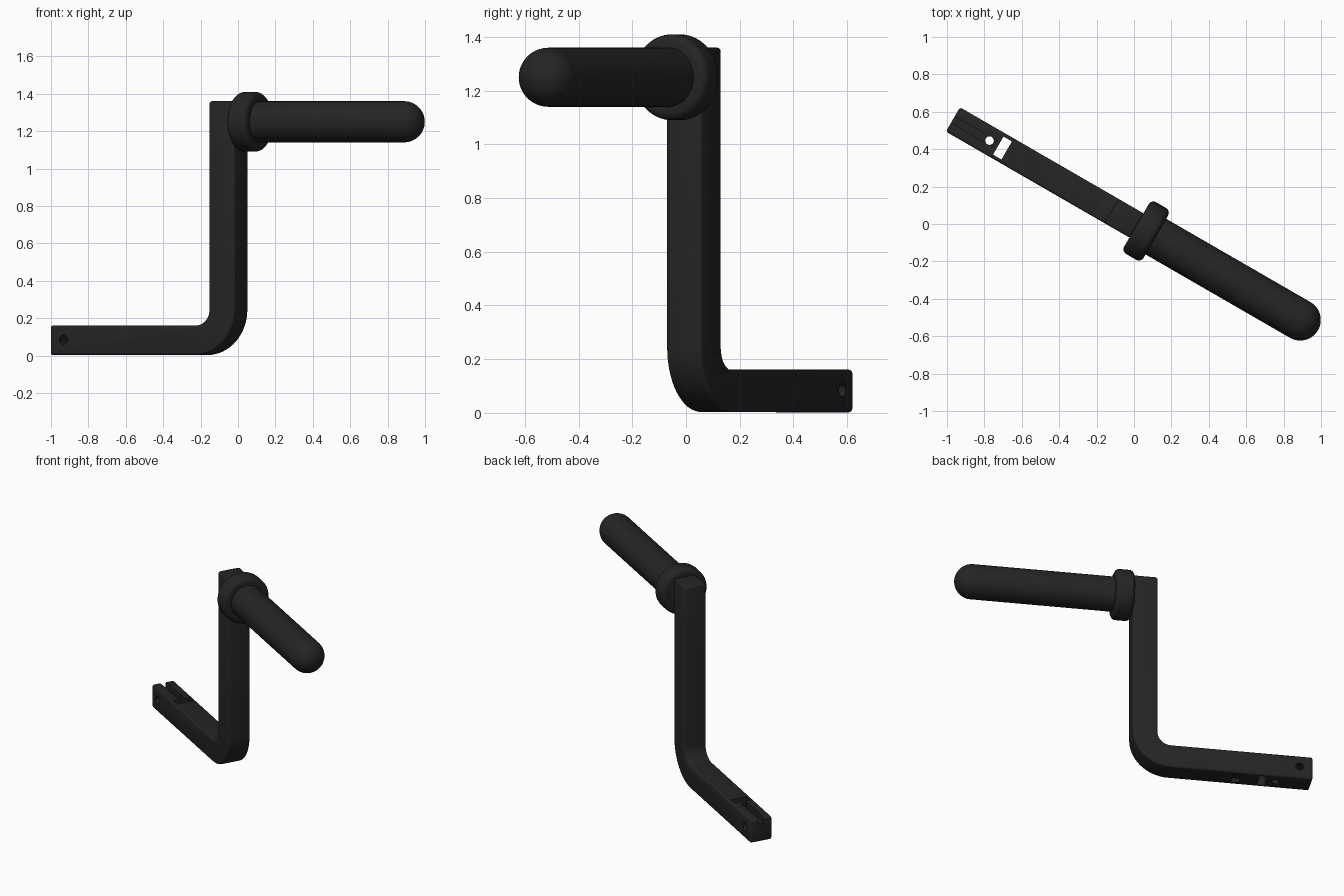
import bpy, bmesh, math
from mathutils import Matrix

if "Cube" in bpy.data.objects:
    bpy.data.objects.remove(bpy.data.objects["Cube"])

# The crank is laid out along local x, then turned about z
TURN = Matrix.Rotation(math.radians(-30), 4, 'Z')
HALF_W = 0.075          # half width of the square bar
GRIP_Z = 1.25           # height of the grip axis

black = bpy.data.materials.new("matte_black")
black.diffuse_color = (0.018, 0.018, 0.018, 1)
black.use_nodes = True
black.node_tree.nodes["Principled BSDF"].inputs["Base Color"].default_value = black.diffuse_color


def finish(bm, name):
    bmesh.ops.recalc_face_normals(bm, faces=bm.faces)
    mesh = bpy.data.meshes.new(name)
    bm.to_mesh(mesh)
    bm.free()
    mesh.materials.append(black)
    obj = bpy.data.objects.new(name, mesh)
    bpy.context.collection.objects.link(obj)
    obj.matrix_world = TURN
    return obj


def activate(obj):
    bpy.ops.object.select_all(action='DESELECT')
    obj.select_set(True)
    bpy.context.view_layer.objects.active = obj


def smooth(obj, angle=35):
    activate(obj)
    bpy.ops.object.shade_smooth_by_angle(angle=math.radians(angle))


def arc(cx, cz, r, a0, a1, n):
    return [(cx + r * math.cos(math.radians(a0 + (a1 - a0) * i / n)),
             cz + r * math.sin(math.radians(a0 + (a1 - a0) * i / n))) for i in range(n + 1)]


def lathe(name, profile, steps=64):
    """Spin an (along, radius) profile round the grip axis."""
    bm = bmesh.new()
    verts = [bm.verts.new((x, 0, GRIP_Z + r)) for x, r in profile]
    edges = [bm.edges.new(p) for p in zip(verts, verts[1:])]
    bmesh.ops.spin(bm, geom=verts + edges, cent=(0, 0, GRIP_Z), axis=(1, 0, 0),
                   angle=2 * math.pi, steps=steps, use_duplicate=False)
    bmesh.ops.remove_doubles(bm, verts=bm.verts, dist=1e-4)
    obj = finish(bm, name)
    smooth(obj)
    return obj


def box_cutter(name, x0, x1, half_y, z0, z1):
    bm = bmesh.new()
    bmesh.ops.create_cube(bm, size=1, matrix=Matrix.Translation(((x0 + x1) / 2, 0, (z0 + z1) / 2))
                          @ Matrix.Diagonal((x1 - x0, 2 * half_y, z1 - z0, 1)))
    return finish(bm, name)


def round_cutter(name, x, z, radius, rotation):
    bm = bmesh.new()
    bmesh.ops.create_cone(bm, cap_ends=True, segments=24, radius1=radius, radius2=radius, depth=0.5,
                          matrix=Matrix.Translation((x, 0, z)) @ rotation)
    return finish(bm, name)


# Bent square arm: side outline extruded across its width
outline = [(-1.118, 0), *arc(-0.223, 0.246, 0.243, -90, 0, 16), (0.02, 1.36), (-0.138, 1.36),
           *arc(-0.223, 0.246, 0.085, 0, -90, 12), (-1.118, 0.161)]
outline = [(x, max(z, 0.002)) for x, z in outline]
bm = bmesh.new()
face = bm.faces.new([bm.verts.new((x, -HALF_W, z)) for x, z in outline])
side = bmesh.ops.extrude_face_region(bm, geom=[face])
bmesh.ops.translate(bm, vec=(0, 2 * HALF_W, 0),
                    verts=[g for g in side["geom"] if isinstance(g, bmesh.types.BMVert)])
arm = finish(bm, "bent_arm")
bevel = arm.modifiers.new("rounded_edges", 'BEVEL')
bevel.width = 0.013
bevel.segments = 3
bevel.limit_method = 'ANGLE'
bevel.angle_limit = math.radians(40)

# Holes and slots in the mounting end
cutters = [
    round_cutter("pin_hole", -1.035, 0.085, 0.025, Matrix.Rotation(math.pi / 2, 4, 'X')),
    round_cutter("screw_hole", -0.892, 0.08, 0.023, Matrix.Identity(4)),
    box_cutter("square_window", -0.838, -0.786, 0.056, -0.1, 0.3),
    box_cutter("top_groove", -1.2, -0.86, 0.02, 0.125, 0.3),
    box_cutter("under_pocket", -0.675, -0.62, 0.045, -0.1, 0.03),
]
for cutter in cutters:
    cutter.hide_render = True
    cut = arm.modifiers.new(cutter.name, 'BOOLEAN')
    cut.operation = 'DIFFERENCE'
    cut.solver = 'EXACT'
    cut.object = cutter
activate(arm)
for modifier in list(arm.modifiers):
    bpy.ops.object.modifier_apply(modifier=modifier.name)
for cutter in cutters:
    bpy.data.objects.remove(cutter)
smooth(arm)

# Rounded collar against the upright
lathe("collar", [(0.015, 0), *arc(0.045, 0.13, 0.03, 180, 90, 6),
                 *arc(0.105, 0.13, 0.03, 90, 0, 6), (0.135, 0)])

# Round grip with a domed end
lathe("grip", [(0.1, 0), (0.1, 0.11), *arc(1.026, 0, 0.11, 90, 0, 16)])
